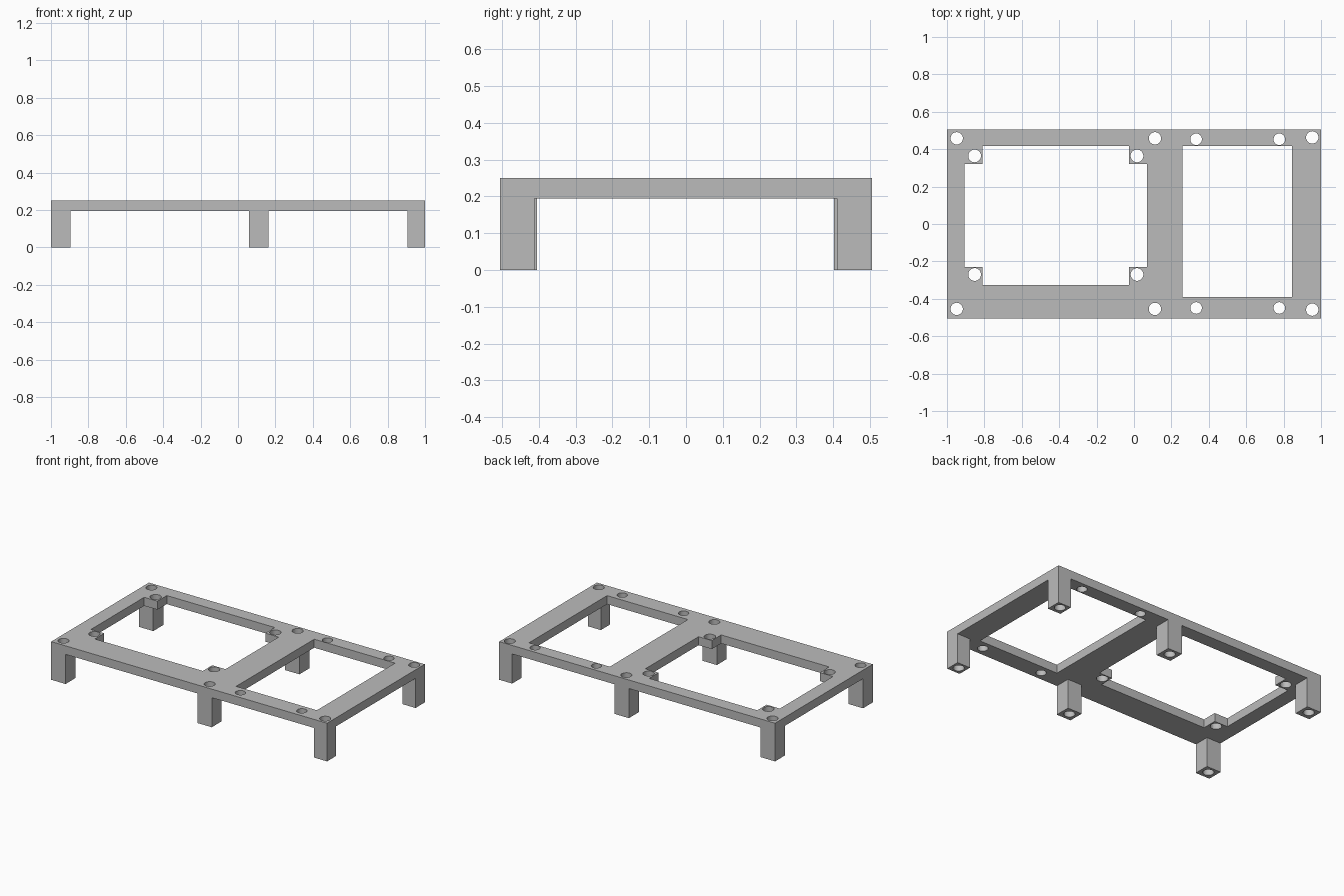
import bpy
import math

cube = bpy.data.objects.get("Cube")
if cube:
    bpy.data.objects.remove(cube, do_unlink=True)

grey = bpy.data.materials.new("plain grey")
grey.use_nodes = True
colour = (0.5, 0.5, 0.5, 1)
grey.diffuse_color = colour
grey.node_tree.nodes["Principled BSDF"].inputs["Base Color"].default_value = colour


def rect(x0, x1, y0, y1):
    return [(x0, y0), (x1, y0), (x1, y1), (x0, y1)]


def circle(x, y, r, n=32):
    return [(x + r * math.cos(math.tau * i / n),
             y + r * math.sin(math.tau * i / n)) for i in range(n)]


def extruded(name, loops, z0, z1):
    """Fill the first loop, leave the others open, and extrude from z0 to z1."""
    curve = bpy.data.curves.new(name, "CURVE")
    curve.dimensions = "2D"
    curve.fill_mode = "BOTH"
    curve.extrude = (z1 - z0) / 2
    for loop in loops:
        spline = curve.splines.new("POLY")
        spline.points.add(len(loop) - 1)
        for point, (x, y) in zip(spline.points, loop):
            point.co = (x, y, 0, 1)
        spline.use_cyclic_u = True
    obj = bpy.data.objects.new(name, curve)
    bpy.context.collection.objects.link(obj)
    obj.location.z = (z0 + z1) / 2
    bpy.ops.object.select_all(action="DESELECT")
    obj.select_set(True)
    bpy.context.view_layer.objects.active = obj
    bpy.ops.object.convert(target="MESH")
    obj = bpy.context.object
    obj.data.materials.clear()
    obj.data.materials.append(grey)
    for poly in obj.data.polygons:
        poly.use_smooth = False


BACK, FRONT = 0.506, -0.506
UNDER, TOP = 0.194, 0.25

# Large opening with a square tab left standing in each corner
x0, x1, y0, y1 = -0.905, 0.07, -0.327, 0.418
tx0, tx1, ty0, ty1 = -0.809, -0.026, -0.23, 0.321
large_opening = [(tx0, y0), (tx1, y0), (tx1, ty0), (x1, ty0),
                 (x1, ty1), (tx1, ty1), (tx1, y1), (tx0, y1),
                 (tx0, ty1), (x0, ty1), (x0, ty0), (tx0, ty0)]
small_opening = rect(0.26, 0.846, -0.391, 0.418)

# Legs: name, x range, inner y, hole centre
legs = []
for side, lx0, lx1, hx, back_in, front_in, hb, hf in (
        ("right", -1, -0.896, -0.948, 0.402, -0.405, 0.458, -0.454),
        ("middle", 0.06, 0.164, 0.112, 0.402, -0.405, 0.458, -0.454),
        ("left", 0.906, 1, 0.953, 0.41, -0.412, 0.463, -0.458)):
    legs.append((side + "_back_leg", rect(lx0, lx1, back_in, BACK), hx, hb))
    legs.append((side + "_front_leg", rect(lx0, lx1, FRONT, front_in), hx, hf))

# Screw holes through the frame
holes = [circle(hx, hy, 0.033) for _, _, hx, hy in legs]
holes += [circle(x, y, 0.034) for x in (-0.852, 0.016) for y in (-0.27, 0.364)]
holes += [circle(x, y, 0.031) for x in (0.332, 0.777) for y in (-0.449, 0.453)]

extruded("frame_plate",
         [rect(-1, 1, FRONT, BACK), large_opening, small_opening] + holes,
         UNDER, TOP)

# Hollow legs
for name, outline, hx, hy in legs:
    extruded(name, [outline, circle(hx, hy, 0.033)], 0, UNDER)
